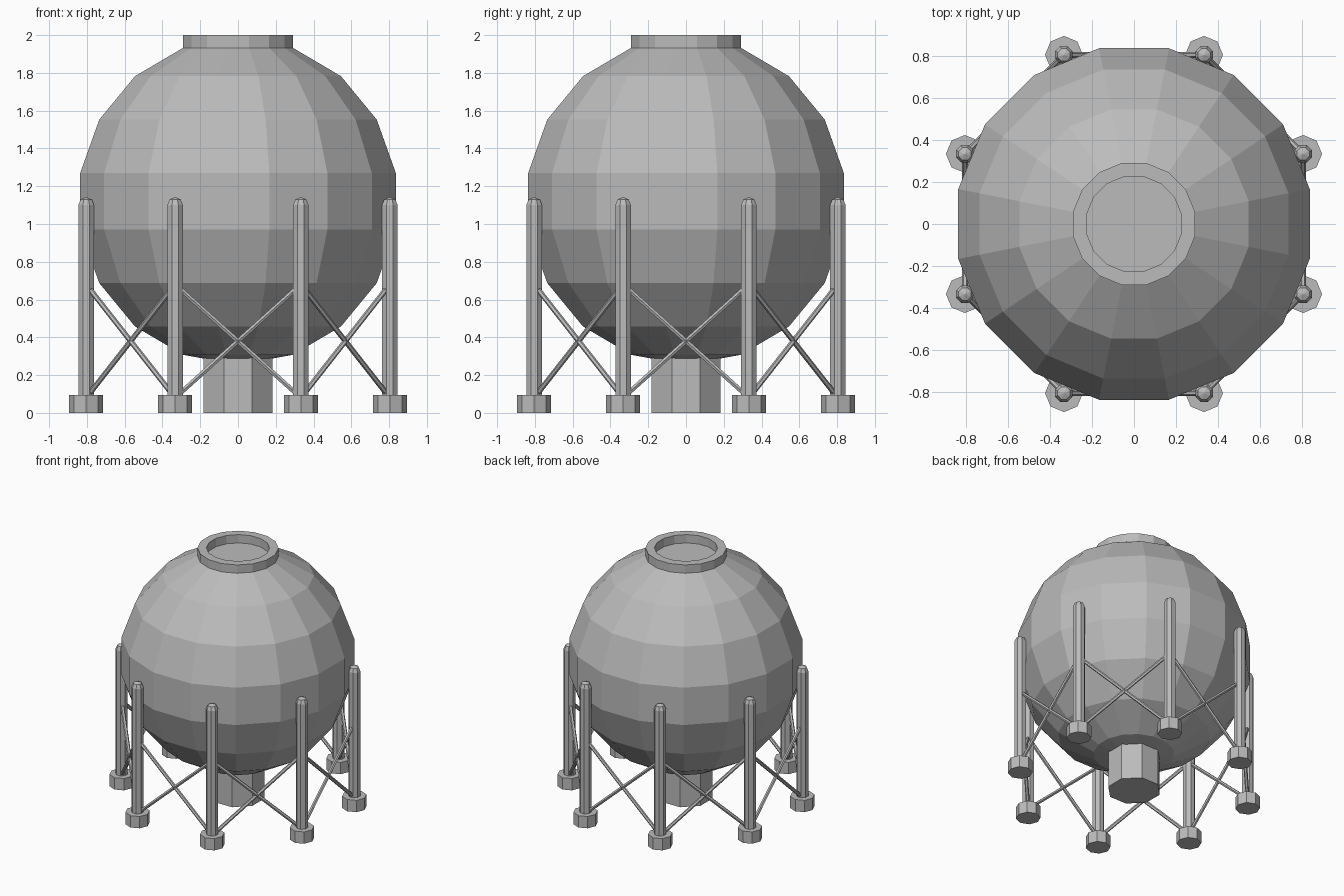
import bpy
import math
from mathutils import Matrix, Vector

old = bpy.data.objects.get("Cube")
if old:
    bpy.data.objects.remove(old, do_unlink=True)

GREY = (0.5, 0.5, 0.5, 1)
steel = bpy.data.materials.new("grey_steel")
steel.use_nodes = True
steel.diffuse_color = GREY
steel.node_tree.nodes["Principled BSDF"].inputs["Base Color"].default_value = GREY


def lathe(name, profile, sides, turn=0.0, location=(0, 0, 0)):
    """Revolve (radius, z) points about z; zero-radius ends become poles, others are capped."""
    verts, faces, rings = [], [], []
    for r, z in profile:
        start = len(verts)
        count = sides if r > 0 else 1
        for i in range(count):
            a = turn + math.tau * i / sides
            verts.append((r * math.cos(a), r * math.sin(a), z))
        rings.append([start + i % count for i in range(sides)])
    for low, high in zip(rings, rings[1:]):
        for i in range(sides):
            j = (i + 1) % sides
            quad = [low[i], low[j], high[j], high[i]]
            faces.append(list(dict.fromkeys(quad)))
    if profile[0][0] > 0:
        faces.append(rings[0][::-1])
    if profile[-1][0] > 0:
        faces.append(rings[-1])
    mesh = bpy.data.meshes.new(name)
    mesh.from_pydata(verts, [], faces)
    mesh.materials.append(steel)
    obj = bpy.data.objects.new(name, mesh)
    obj.location = location
    bpy.context.collection.objects.link(obj)
    return obj


def rod(name, start, end, radius):
    axis = end - start
    obj = lathe(name, [(radius, 0), (radius, axis.length)], 6)
    obj.matrix_world = Matrix.Translation(start) @ axis.to_track_quat("Z", "Y").to_matrix().to_4x4()


# Spherical tank whose top ring rises into a rimmed, recessed hatch
R, CENTRE = 0.865, 1.12
tank = [(0, CENTRE - R)]
for angle in range(-70, 71, 20):
    t = math.radians(angle)
    tank.append((R * math.cos(t), CENTRE + R * math.sin(t)))
rim, rim_z = tank[-1]
tank += [(rim, 2.0), (0.23, 2.0), (0.23, rim_z)]
lathe("tank", tank, 16, math.pi / 16)

# Central pedestal
lathe("pedestal", [(0.197, 0), (0.197, 0.32)], 8, math.pi / 8)

# Ring of round-topped columns on octagonal feet
column = [(0.045, 0.05), (0.045, 1.10), (0.032, 1.13), (0, 1.143)]
spots = []
for k in range(8):
    a = math.pi / 8 + k * math.pi / 4
    spot = Vector((0.87 * math.cos(a), 0.87 * math.sin(a), 0))
    spots.append(spot)
    lathe(f"column_{k}", column, 8, math.pi / 8, spot)
    lathe(f"foot_{k}", [(0.09, 0), (0.09, 0.095)], 8, 0, spot)

# Crossed braces between neighbouring columns
low, high = Vector((0, 0, 0.08)), Vector((0, 0, 0.68))
for k, here in enumerate(spots):
    there = spots[(k + 1) % 8]
    rod(f"brace_up_{k}", here + low, there + high, 0.014)
    rod(f"brace_down_{k}", here + high, there + low, 0.014)
